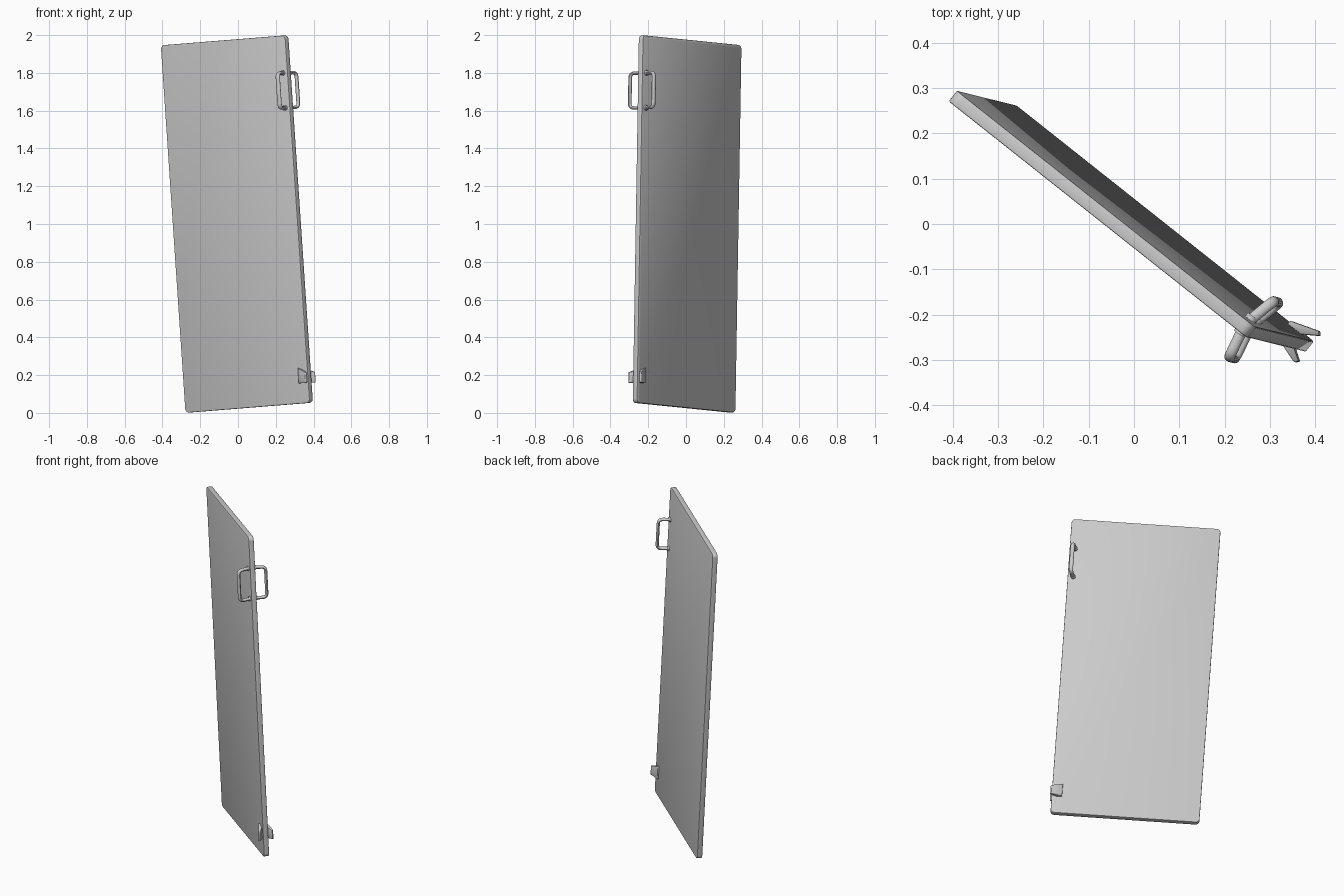
import bpy, bmesh, math
from mathutils import Matrix, Vector

if "Cube" in bpy.data.objects:
    bpy.data.objects.remove(bpy.data.objects["Cube"], do_unlink=True)

grey = bpy.data.materials.new("plain grey")
grey.use_nodes = True
grey.diffuse_color = (0.6, 0.6, 0.6, 1)
grey.node_tree.nodes["Principled BSDF"].inputs["Base Color"].default_value = (0.6, 0.6, 0.6, 1)

# Leaning frame of the door: x along width, y towards the back, z up the door
up = Vector((-0.067, 0.0165, 0.998)).normalized()
across = Vector((0.782, -0.62, 0.064))
across = (across - up * across.dot(up)).normalized()
back = up.cross(across)
frame = Matrix((across, back, up)).transposed().to_4x4()
frame.translation = (-0.006, 0.006, 1.0)

WIDTH, THICK, HEIGHT = 0.842, 0.03, 1.95


def finish(name, bm, angle=35):
    bmesh.ops.recalc_face_normals(bm, faces=bm.faces)
    mesh = bpy.data.meshes.new(name)
    bm.to_mesh(mesh)
    bm.free()
    mesh.materials.append(grey)
    obj = bpy.data.objects.new(name, mesh)
    bpy.context.collection.objects.link(obj)
    obj.matrix_world = frame
    bpy.ops.object.select_all(action='DESELECT')
    obj.select_set(True)
    bpy.context.view_layer.objects.active = obj
    bpy.ops.object.shade_smooth_by_angle(angle=math.radians(angle))
    return obj


# Door slab with rounded corners and softened rims
bm = bmesh.new()
bmesh.ops.create_cube(bm, size=1)
bmesh.ops.scale(bm, vec=(WIDTH, THICK, HEIGHT), verts=bm.verts)
corners = [e for e in bm.edges if abs(e.verts[0].co.y - e.verts[1].co.y) > 0.01]
bmesh.ops.bevel(bm, geom=corners, offset=0.022, segments=5, affect='EDGES', profile=0.5)
rims = [e for e in bm.edges if e.verts[0].co.y * e.verts[1].co.y > 0]
bmesh.ops.bevel(bm, geom=rims, offset=0.003, segments=2, affect='EDGES', profile=0.5)
finish("door_panel", bm)


def rounded_path(points, radius, steps=5):
    path = [points[0]]
    for a, b, c in zip(points, points[1:], points[2:]):
        p = b + (a - b).normalized() * radius
        q = b + (c - b).normalized() * radius
        for i in range(steps + 1):
            t = i / steps
            path.append(p * (1 - t) ** 2 + b * 2 * t * (1 - t) + q * t * t)
    return path + [points[-1]]


def pull_handle(name, side):
    # Bent bar
    bm = bmesh.new()
    low, high = 0.592, 0.777
    face, grip = side * THICK * 0.4, side * 0.08
    path = rounded_path([Vector((0.39, face, low)), Vector((0.405, grip, low)),
                         Vector((0.405, grip, high)), Vector((0.39, face, high))], 0.025)
    rings, sides = [], 12
    for i, p in enumerate(path):
        tangent = (path[min(i + 1, len(path) - 1)] - path[max(i - 1, 0)]).normalized()
        wide = Vector((1, -side * 0.23, 0)).normalized()
        wide = (wide - tangent * wide.dot(tangent)).normalized()
        deep = tangent.cross(wide)
        rings.append([bm.verts.new(p + wide * 0.012 * math.cos(k * math.tau / sides)
                                   + deep * 0.009 * math.sin(k * math.tau / sides))
                      for k in range(sides)])
    for r, s in zip(rings, rings[1:]):
        for k in range(sides):
            n = (k + 1) % sides
            bm.faces.new((r[k], r[n], s[n], s[k]))
    bm.faces.new(rings[0])
    bm.faces.new(rings[-1])
    # Mounting feet
    for z in (low, high):
        place = Matrix.Translation((0.39, side * 0.019, z)) @ Matrix.Rotation(math.pi / 2, 4, 'X')
        bmesh.ops.create_cone(bm, cap_ends=True, segments=14, radius1=0.014,
                              radius2=0.014, depth=0.012, matrix=place)
    finish(name, bm)


def flared_tab(name, side):
    # Wedge that lifts away from the door towards its edge, shorter at the tip
    bm = bmesh.new()
    profile = [(0.362, 0.012), (0.362, 0.023), (0.424, 0.044), (0.431, 0.036), (0.395, 0.012)]
    caps = []
    for base, slope in ((-0.868, 0), (-0.787, -0.4)):
        caps.append([bm.verts.new((x, side * y, base + slope * (x - 0.362))) for x, y in profile])
    bm.faces.new(caps[0])
    bm.faces.new(caps[1])
    for k in range(len(profile)):
        n = (k + 1) % len(profile)
        bm.faces.new((caps[0][k], caps[0][n], caps[1][n], caps[1][k]))
    bmesh.ops.bevel(bm, geom=bm.edges[:], offset=0.002, segments=2, affect='EDGES', profile=0.5)
    finish(name, bm)


# Matching hardware on both faces
for label, side in (("front", -1), ("back", 1)):
    pull_handle(label + "_handle", side)
    flared_tab(label + "_lower_tab", side)
